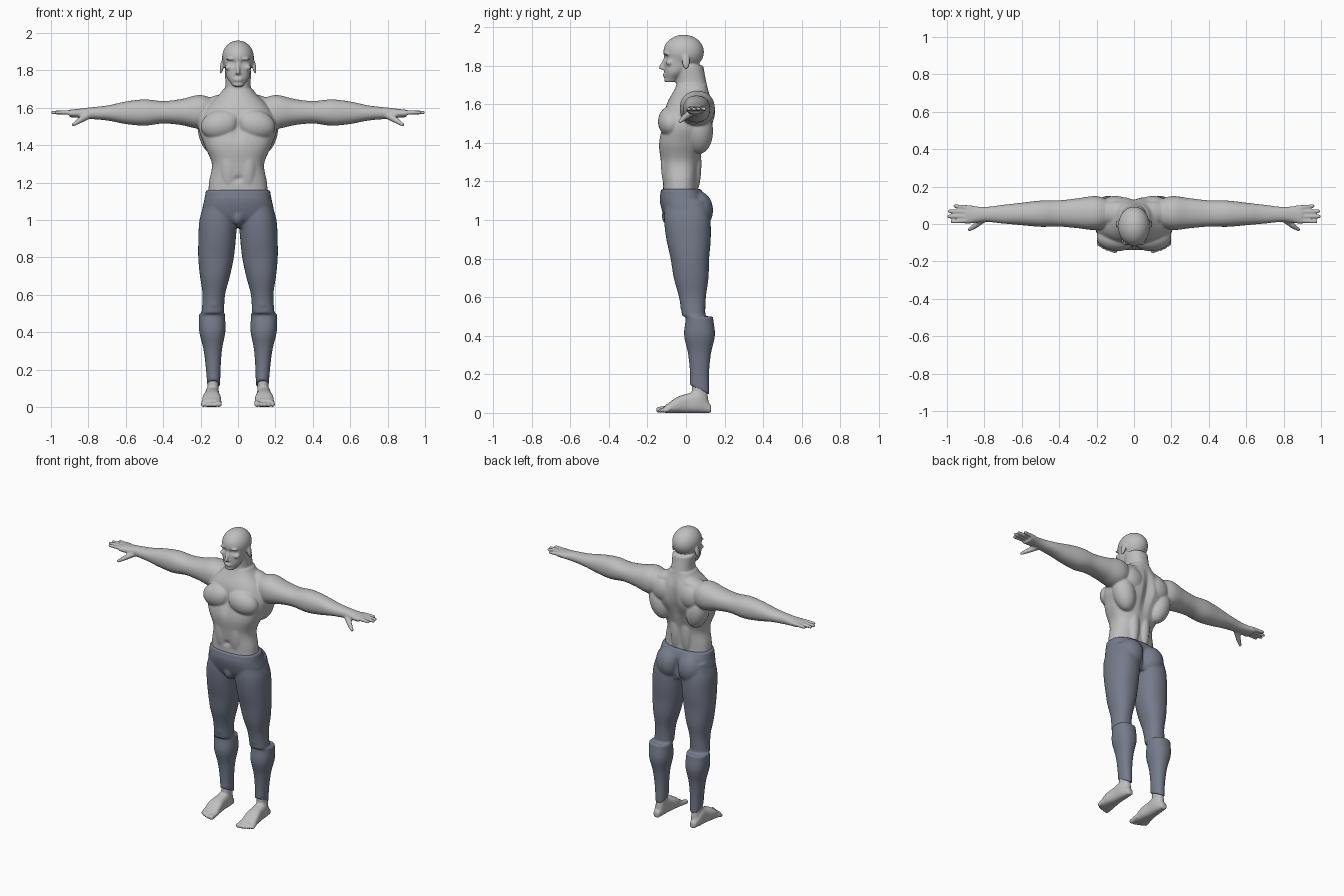
import bpy, bmesh, math
from mathutils import Vector, Matrix

if "Cube" in bpy.data.objects:
    bpy.data.objects.remove(bpy.data.objects["Cube"])

RING, STEPS = 40, 8
X, Y, Z = range(3)


def make_material(name, red, green, blue):
    material = bpy.data.materials.new(name)
    material.use_nodes = True
    material.diffuse_color = (red, green, blue, 1)
    shader = material.node_tree.nodes["Principled BSDF"]
    shader.inputs["Base Color"].default_value = material.diffuse_color
    return material


def smooth_value(values, position):
    """Catmull-Rom value at a position along evenly spaced stations."""
    last = len(values) - 1
    i = min(int(position), last - 1)
    t = position - i
    a, b, c, d = (values[min(max(i + k, 0), last)] for k in (-1, 0, 1, 2))
    return b + t / 2 * (c - a + t * (2 * a - 5 * b + 4 * c - d + t * (3 * (b - c) + d - a)))


def limb(bm, axis, start, end, widths, depths, bow=None, square=2.2):
    """Rounded tube from start to end, with half widths and depths at even stations."""
    def power(value):
        return math.copysign(abs(value) ** (2 / square), value)

    across, deep = [other for other in (X, Y, Z) if other != axis]
    bow = bow or [0] * len(widths)
    count = (len(widths) - 1) * STEPS
    rings = []
    for step in range(count + 1):
        position = step / STEPS
        centre = Vector(start).lerp(Vector(end), step / count)
        centre[deep] += smooth_value(bow, position)
        width, depth = smooth_value(widths, position), smooth_value(depths, position)
        ring = []
        for k in range(RING):
            angle = math.tau * k / RING
            point = centre.copy()
            point[across] += width * power(math.cos(angle))
            point[deep] += depth * power(math.sin(angle))
            ring.append(bm.verts.new(point))
        rings.append(ring)
    for lower, upper in zip(rings, rings[1:]):
        for k in range(RING):
            bm.faces.new((lower[k - 1], lower[k], upper[k], upper[k - 1]))
    bm.faces.new(rings[0])
    bm.faces.new(rings[-1])


def blob(bm, centre, radii, tilt=0):
    """Ellipsoid muscle, leaning sideways by the tilt in degrees."""
    matrix = (Matrix.Translation(centre) @ Matrix.Rotation(math.radians(tilt), 4, "Y")
              @ Matrix.Diagonal((*radii, 1)))
    bmesh.ops.create_uvsphere(bm, u_segments=48, v_segments=32, radius=1, matrix=matrix)


def finger(bm, start, end, thick, thin):
    """Tapered rod with a round tip."""
    start, end = Vector(start), Vector(end)
    direction = end - start
    turn = direction.to_track_quat("Z", "Y").to_matrix().to_4x4()
    bmesh.ops.create_cone(bm, cap_ends=True, segments=16, radius1=thick, radius2=thin,
                          depth=direction.length,
                          matrix=Matrix.Translation((start + end) / 2) @ turn)
    blob(bm, centre=end, radii=(thin, thin, thin))


def dent(bm, centre, spread, push):
    """Press the surface around a point softly along y."""
    for vert in bm.verts:
        distance = sum(((p - c) / s) ** 2 for p, c, s in zip(vert.co, centre, spread))
        vert.co.y += push * math.exp(-distance)


def mirror(bm):
    copied = bmesh.ops.duplicate(bm, geom=bm.verts[:] + bm.edges[:] + bm.faces[:])["geom"]
    for element in copied:
        if isinstance(element, bmesh.types.BMVert):
            element.co.x *= -1


def finish(bm, name, material, voxel, rounds):
    """Fuse the overlapping volumes into one smooth surface."""
    bmesh.ops.recalc_face_normals(bm, faces=bm.faces[:])
    mesh = bpy.data.meshes.new(name)
    bm.to_mesh(mesh)
    bm.free()
    mesh.materials.append(material)
    part = bpy.data.objects.new(name, mesh)
    bpy.context.scene.collection.objects.link(part)
    fuse = part.modifiers.new("fuse", "REMESH")
    fuse.mode = "VOXEL"
    fuse.voxel_size = voxel
    fuse.use_smooth_shade = True
    soften = part.modifiers.new("soften", "SMOOTH")
    soften.iterations = rounds


skin = make_material("skin grey", red=.52, green=.52, blue=.52)
cloth = make_material("trouser blue grey", red=.18, green=.2, blue=.26)

# Arms
body = bmesh.new()
limb(body, X, start=(.1, .06, 1.58), end=(.9, .05, 1.57),
     widths=(.06, .09, .08, .07, .07, .06, .05, .04, .05),
     depths=(.06, .09, .07, .06, .07, .06, .04, .03, .02))
blob(body, centre=(.54, .06, 1.58), radii=(.1, .06, .06))

# Fingers and thumb
for k in range(4):
    reach = .992 - .012 * (k - 1.3) ** 2
    finger(body, start=(.87, .02 + .022 * k, 1.575), end=(reach, .012 + .028 * k, 1.575), thick=.014, thin=.01)
finger(body, start=(.8, .03, 1.56), end=(.85, -.01, 1.53), thick=.02, thin=.015)
finger(body, start=(.85, -.01, 1.53), end=(.88, -.03, 1.51), thick=.015, thin=.01)

# Chest, shoulder, upper back, flank, spine and belly muscles
blob(body, centre=(.09, -.075, 1.51), radii=(.11, .07, .08), tilt=12)
blob(body, centre=(.21, .06, 1.58), radii=(.07, .09, .08), tilt=20)
blob(body, centre=(.1, .06, 1.63), radii=(.11, .06, .04), tilt=14)
blob(body, centre=(.14, .07, 1.46), radii=(.07, .07, .12), tilt=16)
blob(body, centre=(.1, .1, 1.56), radii=(.08, .05, .08))
blob(body, centre=(.04, .04, 1.29), radii=(.04, .04, .16))
blob(body, centre=(.05, -.09, 1.3), radii=(.05, .04, .15))

# Ears, brows and cheeks
blob(body, centre=(.087, 0, 1.82), radii=(.01, .02, .04), tilt=-8)
blob(body, centre=(.034, -.1, 1.862), radii=(.03, .015, .008), tilt=6)
blob(body, centre=(.05, -.085, 1.815), radii=(.02, .02, .015))
mirror(body)

# Torso and neck
limb(body, Z, start=(0, -.03, 1.1), end=(0, .03, 1.7), square=2.4,
     widths=(.16, .155, .14, .18, .21, .17, .08),
     depths=(.09, .09, .1, .12, .13, .12, .08),
     bow=(0, -.01, -.02, -.02, 0, 0, 0))
limb(body, Z, start=(0, .04, 1.6), end=(0, .02, 1.8), widths=(.1, .07, .07), depths=(.1, .08, .07))

# Skull and jaw
blob(body, centre=(0, -.012, 1.87), radii=(.085, .105, .09))
limb(body, Z, start=(0, -.08, 1.715), end=(0, -.01, 1.86),
     widths=(.03, .06, .07, .08), depths=(.03, .055, .08, .1))

# Eyes set into their sockets
for side in (-1, 1):
    dent(body, centre=(side * .033, -.11, 1.84), spread=(.017, .05, .012), push=.017)
    blob(body, centre=(side * .033, -.086, 1.84), radii=(.015, .013, .009))

# Nose, nostrils, lips and chin
finger(body, start=(0, -.1, 1.85), end=(0, -.13, 1.79), thick=.008, thin=.011)
blob(body, centre=(0, -.114, 1.784), radii=(.019, .011, .008))
for height in (1.757, 1.746):
    blob(body, centre=(0, -.11, height), radii=(.025, .011, .005))
blob(body, centre=(0, -.1, 1.725), radii=(.025, .014, .012))

# Hollows of the spine, breastbone and navel
dent(body, centre=(0, .15, 1.46), spread=(.02, .06, .16), push=-.025)
dent(body, centre=(0, -.14, 1.49), spread=(.015, .05, .06), push=.015)
dent(body, centre=(0, -.13, 1.22), spread=(.01, .03, .015), push=.015)
finish(body, "body", skin, voxel=.0055, rounds=7)

# Trouser shins and thighs
trousers = bmesh.new()
limb(trousers, Z, start=(.13, .07, .12), end=(.14, .07, .5),
     widths=(.035, .04, .05, .07, .07), depths=(.05, .05, .06, .08, .07))
limb(trousers, Z, start=(.135, .04, .5), end=(.1, 0, 1.1),
     widths=(.06, .06, .08, .095, .1, .1, .08), depths=(.06, .07, .09, .1, .115, .12, .11))

# Seat and kneecaps
blob(trousers, centre=(.08, .06, 1.05), radii=(.085, .08, .1))
blob(trousers, centre=(.13, 0, .56), radii=(.04, .03, .05))

# Hems that rise towards the toes
for vert in trousers.verts:
    if vert.co.z < .15:
        vert.co.z -= (vert.co.y - .07) / 2
mirror(trousers)

# Hips with the front fullness and seat cleft
limb(trousers, Z, start=(0, .01, .96), end=(0, -.025, 1.16), square=2.4,
     widths=(.12, .18, .19, .18, .172), depths=(.08, .11, .12, .12, .105))
blob(trousers, centre=(0, -.085, 1.02), radii=(.035, .04, .05))
dent(trousers, centre=(0, .14, 1.04), spread=(.015, .06, .07), push=-.035)
finish(trousers, "trousers", cloth, voxel=.007, rounds=4)

# Ankles and feet
feet = bmesh.new()
limb(feet, Z, start=(.133, .07, .03), end=(.133, .07, .2), widths=(.03, .03, .03), depths=(.05, .04, .04))
heights = (.02, .055, .05, .04, .02)
limb(feet, Y, start=(.136, .13, 0), end=(.142, -.11, 0), square=2.6,
     widths=(.02, .036, .04, .05, .05), depths=heights, bow=heights)

# Toes, big toe innermost
for k in range(5):
    thick = .012 if k else .016
    x = .102 + .021 * k
    finger(feet, start=(x, -.08, .025), end=(x, -.14 + .002 * k * k, thick), thick=thick, thin=thick)
mirror(feet)
finish(feet, "feet", skin, voxel=.006, rounds=3)
